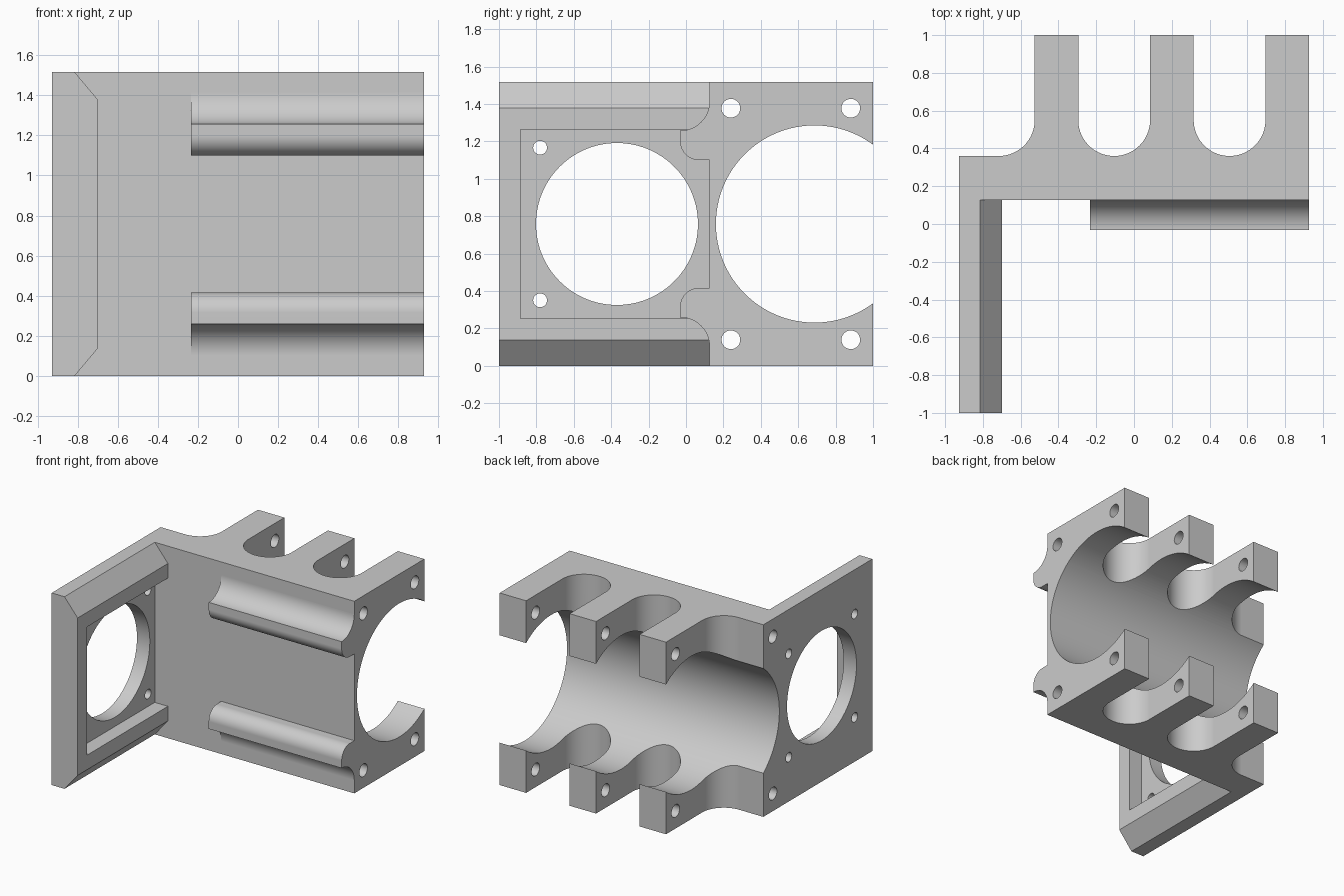
import bpy
import bmesh
from math import cos, sin, radians

if "Cube" in bpy.data.objects:
    bpy.data.objects.remove(bpy.data.objects["Cube"], do_unlink=True)

# Overall sizes
SIDE = 0.927
HEIGHT = 1.516
MID = HEIGHT / 2
WALL_FRONT, WALL_BACK = 0.126, 0.36
PLATE_IN = -0.70
PLATE_STEP = -0.815

grey = bpy.data.materials.new("plain_grey")
grey.use_nodes = True
COLOUR = (0.6, 0.6, 0.6, 1)
grey.diffuse_color = COLOUR
grey.node_tree.nodes["Principled BSDF"].inputs["Base Color"].default_value = COLOUR


def arc(cx, cy, r, start, end, steps=24):
    angles = [radians(start + (end - start) * i / steps) for i in range(steps + 1)]
    return [(cx + r * cos(a), cy + r * sin(a)) for a in angles]


def prism(name, points, axis, low, high):
    """Extrude a closed outline along an axis: x takes (y, z), y takes (x, z), z takes (x, y)."""
    place = {"x": lambda p: (low, p[0], p[1]),
             "y": lambda p: (p[0], low, p[1]),
             "z": lambda p: (p[0], p[1], low)}[axis]
    bm = bmesh.new()
    face = bm.faces.new([bm.verts.new(place(p)) for p in points])
    moved = bmesh.ops.extrude_face_region(bm, geom=[face])["geom"]
    shift = [high - low if a == axis else 0 for a in "xyz"]
    bmesh.ops.translate(bm, vec=shift, verts=[v for v in moved if isinstance(v, bmesh.types.BMVert)])
    bmesh.ops.recalc_face_normals(bm, faces=bm.faces)
    mesh = bpy.data.meshes.new(name)
    bm.to_mesh(mesh)
    bm.free()
    mesh.materials.append(grey)
    obj = bpy.data.objects.new(name, mesh)
    bpy.context.collection.objects.link(obj)
    return obj


def combine(target, tool, operation):
    mod = target.modifiers.new(operation.lower(), "BOOLEAN")
    mod.object = tool
    mod.operation = operation
    mod.solver = "EXACT"
    bpy.context.view_layer.objects.active = target
    bpy.ops.object.modifier_apply(modifier=mod.name)
    bpy.data.objects.remove(tool, do_unlink=True)


def drill(target, y, z, r, low, high, steps):
    circle = arc(y, z, r, 0, 360, steps)[:-1]
    combine(target, prism("drill", circle, "x", low, high), "DIFFERENCE")


# Bracket body: side plate, back wall and three rounded-root fingers
FINGER, PITCH, ROOT = 0.231, 0.611, 0.19
outline = [(-SIDE, -1), (PLATE_IN, -1), (PLATE_IN, WALL_FRONT), (SIDE, WALL_FRONT)]
for i in range(3):
    right = SIDE - i * PITCH
    left = right - FINGER
    outline += [(right, 1), (left, 1)]
    if i < 2:
        outline += arc(left - ROOT, WALL_BACK + ROOT, ROOT, 0, -180, 48)
    else:
        outline += arc(left - ROOT, WALL_BACK + ROOT, ROOT, 0, -90)
outline.append((-SIDE, WALL_BACK))
body = prism("motor_bracket", outline, "z", 0, HEIGHT)

# Chamfers along the top and bottom of the side plate
for edge, inner, over in ((0, 0.137, -1), (HEIGHT, HEIGHT - 0.137, 1)):
    slope = (inner - edge) / (PLATE_IN - PLATE_STEP)
    corner = [(PLATE_STEP - 0.1, edge - 0.1 * slope), (PLATE_IN, inner),
              (PLATE_IN, edge - 0.1 * slope)]
    combine(body, prism("chamfer_cut", corner, "y", -1.1, WALL_FRONT), "DIFFERENCE")

# Square recess in the side plate
HALF = 0.506
square = [(PLATE_STEP, MID - HALF), (PLATE_IN, MID - HALF),
          (PLATE_IN, MID + HALF), (PLATE_STEP, MID + HALF)]
combine(body, prism("recess_cut", square, "y", -0.885, WALL_FRONT), "DIFFERENCE")

# Round opening and four small screw holes in the plate
PLATE_Y = -0.369
drill(body, PLATE_Y, MID, 0.433, -1.1, -0.6, 128)
for dy in (-0.411, 0.411):
    for dz in (-0.408, 0.408):
        drill(body, PLATE_Y + dy, MID + dz, 0.037, -1.1, -0.6, 32)

# Large bore and long bolt holes through wall and fingers
drill(body, 0.687, MID, 0.527, -1.1, 1.1, 160)
for y in (0.24, 0.881):
    for dz in (-0.619, 0.619):
        drill(body, y, MID + dz, 0.05, -1.1, 1.1, 32)

# Two filleted ribs on the front of the wall, mirrored about mid height
OUT, FILLET, ROUND = -0.031, 0.157, 0.1
rib = [(WALL_FRONT, 0.342)]
rib += arc(OUT + ROUND, 0.342 + ROUND, ROUND, 270, 180)
rib += arc(OUT, 0.499 + FILLET, FILLET, -90, 0)
for sign in (-1, 1):
    points = [(y, MID + sign * z) for y, z in rib]
    combine(body, prism("rib", points, "x", -0.234, SIDE), "UNION")

# Smooth the curves, keep edges crisp and flats flat
bpy.ops.object.select_all(action="DESELECT")
body.select_set(True)
bpy.context.view_layer.objects.active = body
bpy.ops.object.shade_smooth_by_angle(angle=radians(25))
flat = body.modifiers.new("flat_normals", "WEIGHTED_NORMAL")
flat.keep_sharp = True
